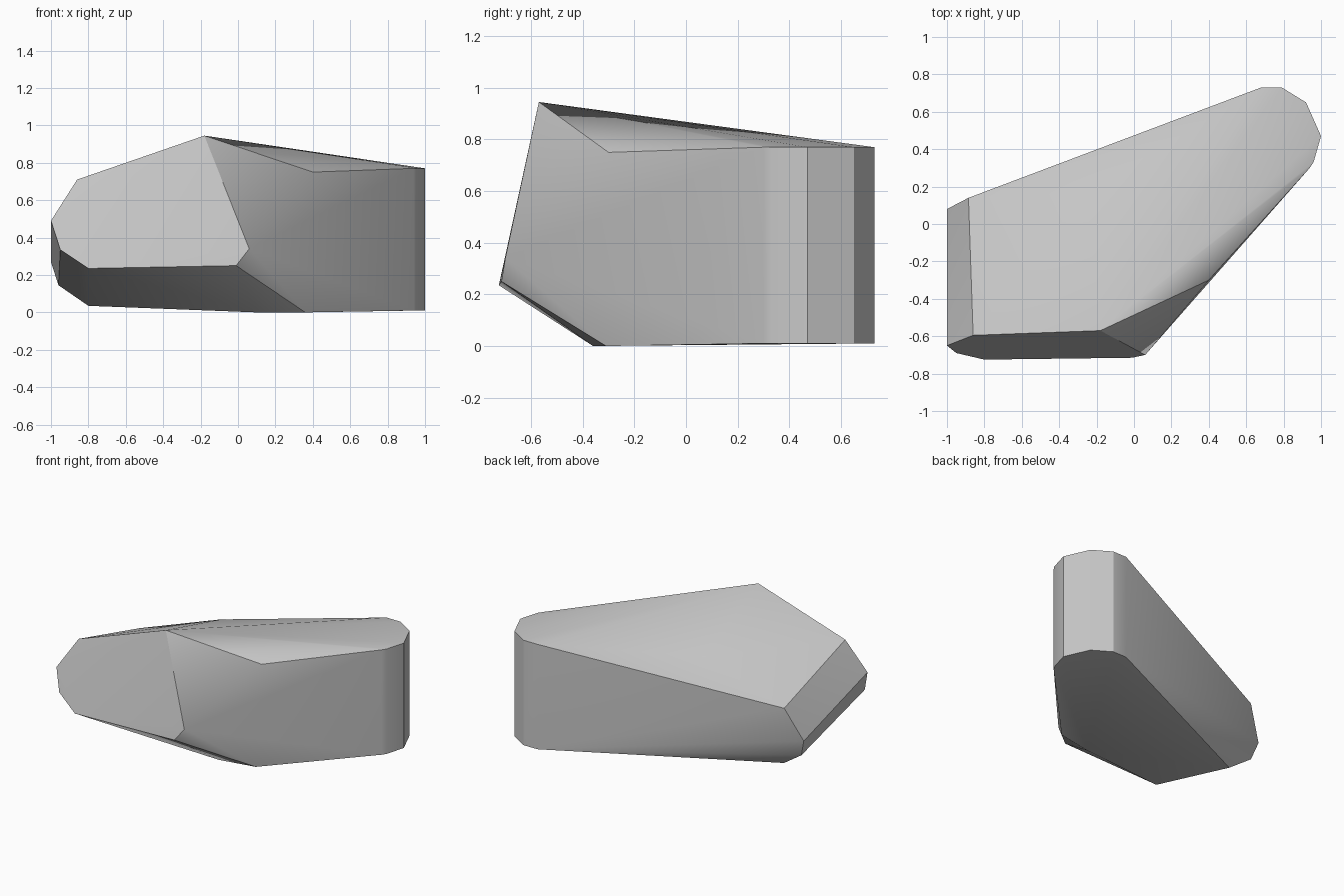
import bpy, bmesh, math

cube = bpy.data.objects.get("Cube")
if cube:
    bpy.data.objects.remove(cube, do_unlink=True)

# Plain grey stone
stone = bpy.data.materials.new("grey stone")
stone.use_nodes = True
color = (0.58, 0.58, 0.58, 1)
stone.diffuse_color = color
stone.node_tree.nodes["Principled BSDF"].inputs["Base Color"].default_value = color

# Outline of the cleaved front face
front_face = [(-.86, -.595, .71), (-.18, -.57, .945), (.06, -.70, .34),
              (-.01, -.715, .25), (-.80, -.725, .235), (-.95, -.69, .335),
              (-1, -.65, .49)]

# Chamfered corner edges of the narrow side
side_corner = [(-.885, .14, .50), (-1, .08, .27), (-.96, .05, .145), (-.80, .02, .035)]

# Rounded upright end, extruded between base and top
end_plan = [(.68, .73), (.79, .73), (.92, .65), (1, .47), (.96, .33), (.94, .30)]
rounded_end = [(x, y, z) for x, y in end_plan for z in (.01, .77)]

# Underside corners, shoulder of the long wall and crown of the top
extras = [(.10, -.36, 0), (.36, -.31, 0), (.40, -.30, .75), (-.257, .17, .72)]

# Wrap the corners in one faceted boulder
bm = bmesh.new()
for corner in front_face + side_corner + rounded_end + extras:
    bm.verts.new(corner)
hull = bmesh.ops.convex_hull(bm, input=bm.verts)
loose = [v for v in bm.verts if not v.link_faces]
bmesh.ops.delete(bm, geom=loose, context='VERTS')
bmesh.ops.dissolve_limit(bm, angle_limit=math.radians(1.5),
                         verts=bm.verts, edges=bm.edges)
bmesh.ops.recalc_face_normals(bm, faces=bm.faces)

mesh = bpy.data.meshes.new("boulder")
bm.to_mesh(mesh)
bm.free()
mesh.materials.append(stone)
boulder = bpy.data.objects.new("boulder", mesh)
bpy.context.collection.objects.link(boulder)

# Soft shading on shallow facets, crisp main edges
bpy.ops.object.select_all(action='DESELECT')
boulder.select_set(True)
bpy.context.view_layer.objects.active = boulder
bpy.ops.object.shade_smooth_by_angle(angle=math.radians(30))
